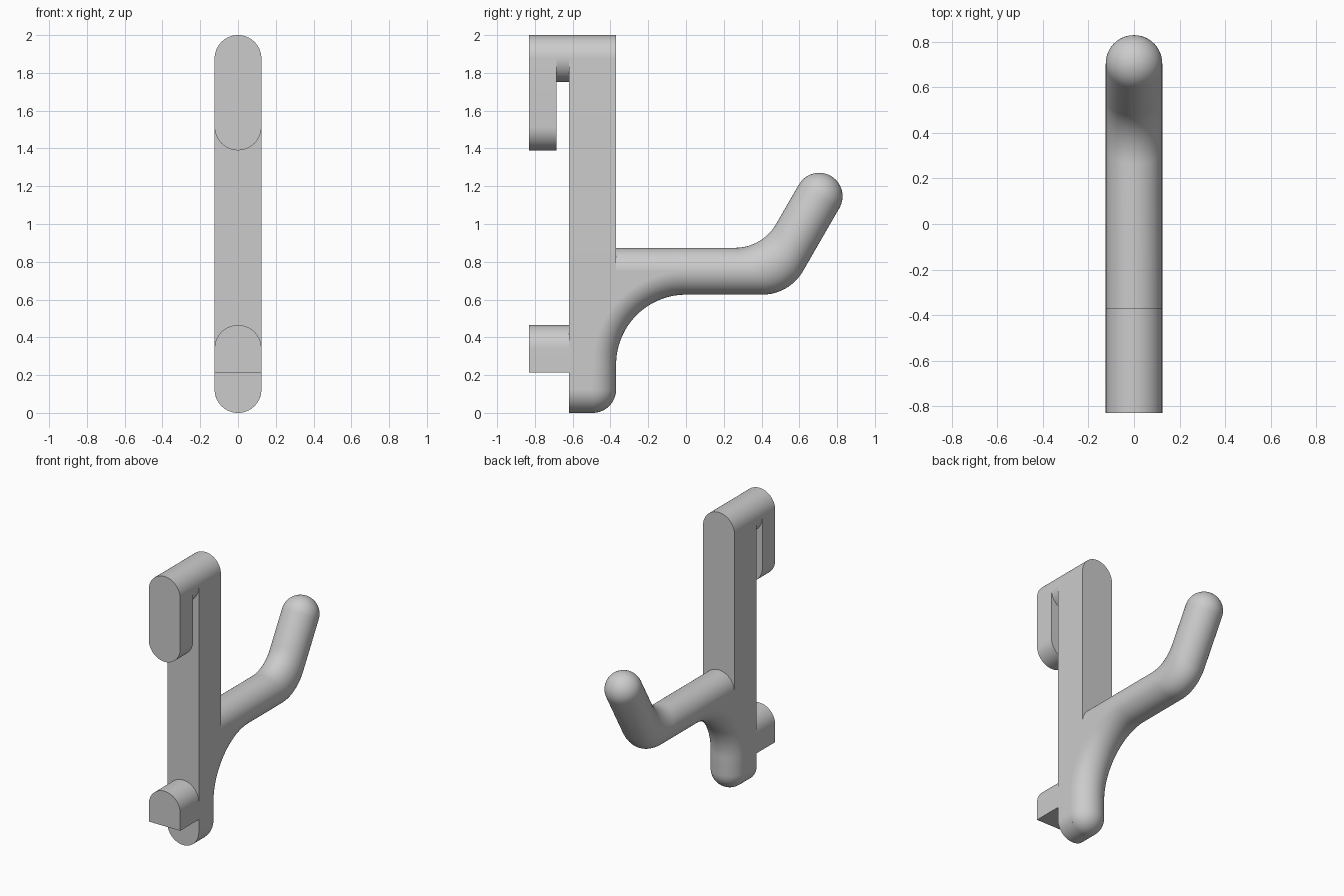
import bpy
import bmesh
from math import sin, cos, tan, pi, radians
from mathutils import Vector

if "Cube" in bpy.data.objects:
    bpy.data.objects.remove(bpy.data.objects["Cube"])

R = 0.124          # half width shared by every part
FRONT, FACE, BACK = -0.83, -0.62, -0.37
AXIS = BACK - R    # centre line of the rounded lower back
ARM_Z = 0.75
SEG = 64

grey = bpy.data.materials.new("grey plastic")
grey.use_nodes = True
colour = (0.6, 0.6, 0.6, 1)
grey.diffuse_color = colour
grey.node_tree.nodes["Principled BSDF"].inputs["Base Color"].default_value = colour


def finish(name, bm):
    bmesh.ops.recalc_face_normals(bm, faces=bm.faces)
    mesh = bpy.data.meshes.new(name)
    bm.to_mesh(mesh)
    bm.free()
    mesh.materials.append(grey)
    obj = bpy.data.objects.new(name, mesh)
    bpy.context.collection.objects.link(obj)
    bpy.ops.object.select_all(action="DESELECT")
    obj.select_set(True)
    bpy.context.view_layer.objects.active = obj
    bpy.ops.object.shade_smooth_by_angle(angle=radians(30))


def prism(name, outline, offset):
    bm = bmesh.new()
    face = bm.faces.new([bm.verts.new(p) for p in outline])
    made = bmesh.ops.extrude_face_region(bm, geom=[face])["geom"]
    verts = [g for g in made if isinstance(g, bmesh.types.BMVert)]
    bmesh.ops.translate(bm, verts=verts, vec=offset)
    bmesh.ops.remove_doubles(bm, verts=bm.verts, dist=1e-5)
    if not any(f.normal.dot(Vector(offset)) < -1e-6 or len(f.verts) > 4 for f in bm.faces):
        bmesh.ops.holes_fill(bm, edges=bm.edges)
    finish(name, bm)


def bar(name, y0, y1, bottom, top, round_bottom=True, round_top=True):
    """Bar running front to back, with half-round or square ends in z."""
    n = SEG // 2
    half = [(R * cos(pi * i / n), R * sin(pi * i / n)) for i in range(n + 1)]
    upper = [(x, top - R + z) for x, z in half] if round_top else [(R, top), (-R, top)]
    lower = [(-x, bottom + R - z) for x, z in half] if round_bottom else [(-R, bottom), (R, bottom)]
    outline = []
    for x, z in upper + lower:
        p = Vector((x, y0, z))
        if all((p - q).length > 1e-5 for q in outline):
            outline.append(p)
    prism(name, outline, (0, y1 - y0, 0))


def vec(y, z):
    return Vector((0, y, z))


def dome(centre, direction, across, start):
    """Rings of a hemispherical end, in order along the sweep."""
    steps = [radians(a) for a in (89, 82, 74, 66, 58, 50, 42, 34, 26, 18, 9, 0)]
    sign = -1 if start else 1
    rings = [(centre + direction * sign * R * sin(a), across * R * cos(a), R * cos(a)) for a in steps]
    return rings if start else rings[::-1]


def sweep(name, rings):
    """Tube through rings given as centre, half axis in the yz plane, half width."""
    bm = bmesh.new()
    loops = []
    for centre, across, half_width in rings:
        loops.append([bm.verts.new(centre + across * cos(a) + Vector((half_width * sin(a), 0, 0)))
                      for a in (2 * pi * i / SEG for i in range(SEG))])
    for a, b in zip(loops, loops[1:]):
        for i in range(SEG):
            j = (i + 1) % SEG
            bm.faces.new((a[i], a[j], b[j], b[i]))
    bm.faces.new(loops[0])
    bm.faces.new(loops[-1])
    finish(name, bm)


# Upright plate and the clip that hangs over the top edge
bar("upright_plate", FACE, BACK, ARM_Z, 2.0, round_bottom=False)
bar("top_bridge", -0.7, FACE + 0.02, 2.0 - 2 * R, 2.0)
bar("clip_tab", FRONT, -0.685, 1.39, 2.0)

# Lower spacer and the rounded foot
bar("lower_spacer", FRONT, FACE + 0.01, 0.215, 0.465, round_bottom=False)
bar("foot", FACE, AXIS, 0, 2 * R)

# Flat-sided web between the plate and the curved brace
CURVE = -AXIS
angles = [pi / 2 * i / 32 for i in range(33)]
arc = [vec(-CURVE * cos(a), ARM_Z - CURVE + CURVE * sin(a)) for a in angles]
edge = [vec(FACE, R), vec(AXIS, R)] + arc + [vec(FACE, ARM_Z)]
prism("web", [p + Vector((-R, 0, 0)) for p in edge], (2 * R, 0, 0))

# Round brace sweeping from the foot into the arm
brace = dome(vec(AXIS, R), vec(0, 1), vec(1, 0), True)
brace += [(p, vec(cos(a), -sin(a)) * R, R) for p, a in zip(arc, angles)]
sweep("curved_brace", brace)

# Arm with an upturned, rounded tip; the bend keeps one mitred section
TILT, BEND = radians(60), 0.25
tip = vec(0.705, 1.147)
along, across = vec(cos(TILT), sin(TILT)), vec(sin(TILT), -cos(TILT))
mitre = vec(sin(TILT / 2), -cos(TILT / 2)) * (R / cos(TILT / 2))
corner = tip.y - (tip.z - ARM_Z) / tan(TILT)
bend_start = corner - BEND * tan(TILT / 2)
arm = [(vec(AXIS, ARM_Z), vec(0, -R), R)]
for i in range(17):
    a = TILT * i / 16
    arm.append((vec(bend_start + BEND * sin(a), ARM_Z + BEND * (1 - cos(a))), mitre, R))
arm += dome(tip, along, across, False)
sweep("arm", arm)
